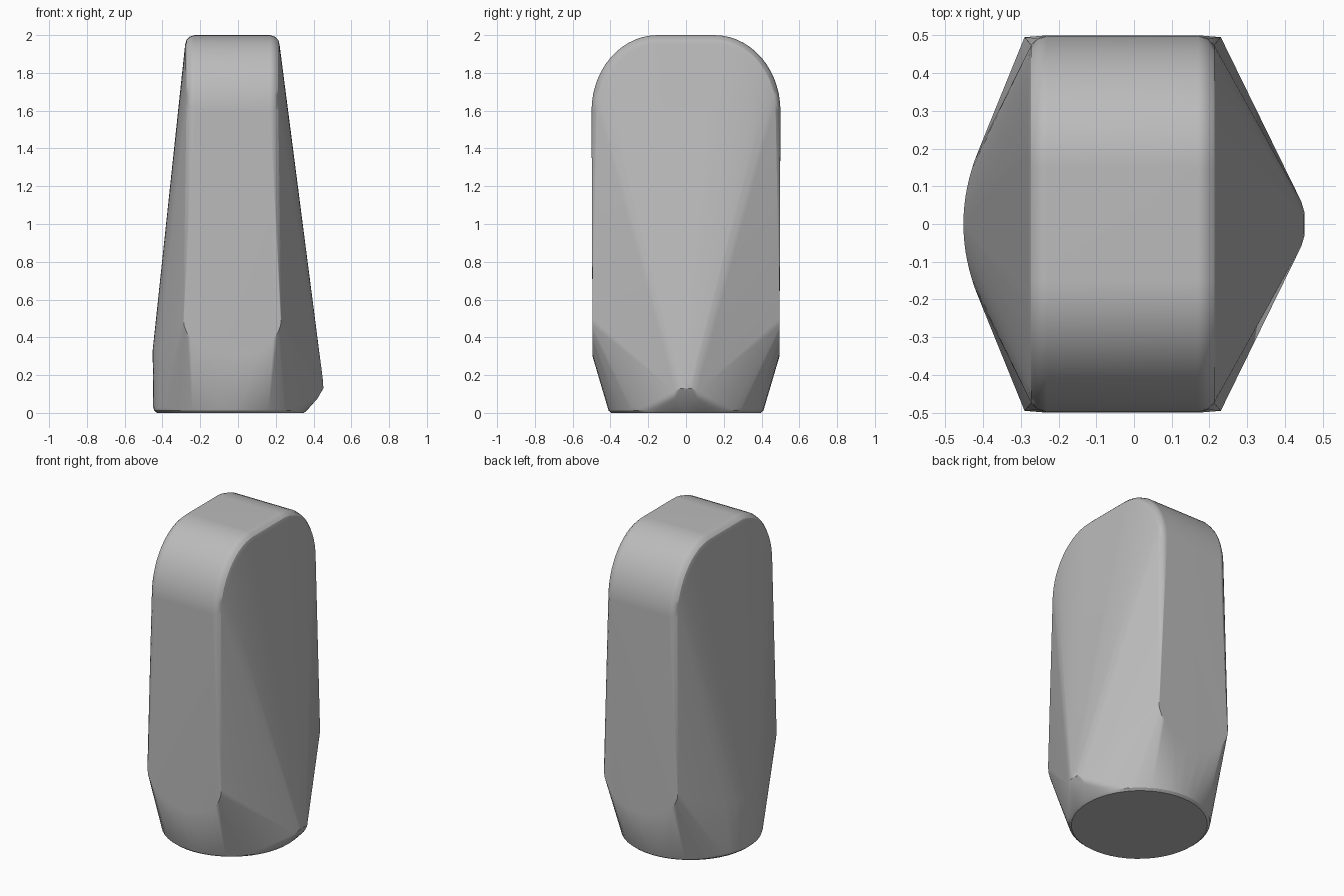
import bpy, bmesh
from math import sin, cos, pi, radians

cube = bpy.data.objects.get("Cube")
if cube:
    bpy.data.objects.remove(cube)

MID_X = -0.03   # centre of the upright slab
FOOT_X = -0.04  # centre of the round foot
points = []

# Rounded slab top: nested outlines give a soft rim on both sides
for half_width, inset in ((0.2, 0), (0.225, 0.008), (0.243, 0.025), (0.25, 0.05)):
    for side in (-1, 1):
        for i in range(15):
            a = pi / 2 * i / 14
            y = 0.15 + (0.35 - inset) * cos(a)
            z = 1.6 + (0.4 - inset) * sin(a)
            points += [(MID_X + side * half_width, s * y, z) for s in (-1, 1)]

# Flat front and back panels end in a shallow arc near the foot
for i in range(17):
    a = pi + pi * i / 16
    x, z = MID_X + 0.26 * cos(a), 0.5 + 0.2 * sin(a)
    points += [(x, s * 0.495, z) for s in (-1, 1)]

# Round foot with a small softened rim
for radius, z in ((0.395, 0), (0.41, 0.012), (0.415, 0.03)):
    for i in range(48):
        a = 2 * pi * i / 48
        points.append((FOOT_X + radius * cos(a) * 0.985, radius * sin(a), z))

# Broad curved bulge on the right side
for i in range(-10, 11):
    y = i * 0.024
    points.append((-0.452 + y * y * 1.05, y, 0.33))

# Narrow rounded nub low on the left side
for x, y, z in ((0.45, 0.025, 0.17), (0.452, 0.03, 0.13), (0.443, 0.06, 0.115), (0.42, 0.06, 0.075)):
    points += [(x, s * y, z) for s in (-1, 1)]

# Stretch one skin over all of the outlines
bm = bmesh.new()
for p in points:
    bm.verts.new(p)
hull = bmesh.ops.convex_hull(bm, input=bm.verts)
loose = {v for v in hull["geom_interior"] + hull["geom_unused"] if isinstance(v, bmesh.types.BMVert)}
bmesh.ops.delete(bm, geom=list(loose), context="VERTS")
bmesh.ops.dissolve_limit(bm, angle_limit=radians(0.5), verts=bm.verts, edges=bm.edges)
bmesh.ops.recalc_face_normals(bm, faces=bm.faces)
mesh = bpy.data.meshes.new("tapered_body")
bm.to_mesh(mesh)
bm.free()

body = bpy.data.objects.new("tapered_body", mesh)
bpy.context.collection.objects.link(body)

# Plain grey surface
grey = bpy.data.materials.new("plain_grey")
grey.use_nodes = True
colour = (0.5, 0.5, 0.5, 1)
grey.diffuse_color = colour
grey.node_tree.nodes["Principled BSDF"].inputs["Base Color"].default_value = colour
mesh.materials.append(grey)

# Soft shading with crisp main edges
bpy.ops.object.select_all(action="DESELECT")
body.select_set(True)
bpy.context.view_layer.objects.active = body
bpy.ops.object.shade_smooth_by_angle(angle=radians(30))
weighted = body.modifiers.new("even_normals", "WEIGHTED_NORMAL")
weighted.keep_sharp = True
